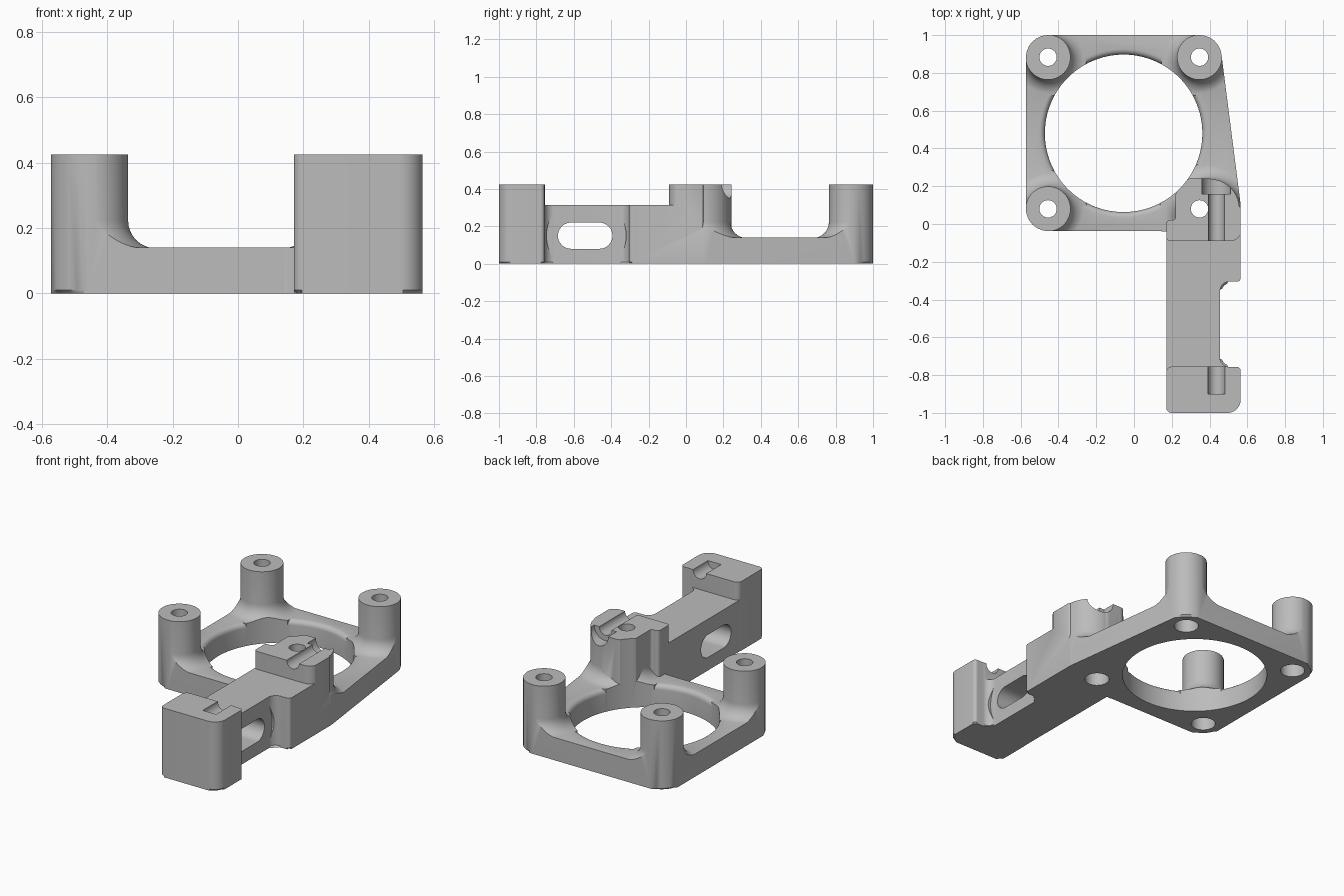
import bpy, bmesh, math
from mathutils import Vector

if "Cube" in bpy.data.objects:
    bpy.data.objects.remove(bpy.data.objects["Cube"])

TOP, ARM_TOP, PLATE_TOP = 0.425, 0.315, 0.14
POSTS = [(-0.455, 0.08), (-0.455, 0.883), (0.347, 0.883)]
PIVOT = (0.347, 0.08)
BORE = (-0.055, 0.48)
BORE_R, POST_R, FLARE = 0.417, 0.119, 0.085


def rounded(corners, steps=8):
    """Closed outline from (x, y, radius) corners."""
    out = []
    n = len(corners)
    for i, (x, y, r) in enumerate(corners):
        p = Vector((x, y))
        if r == 0:
            out.append(p)
            continue
        a = (Vector(corners[i - 1][:2]) - p).normalized()
        b = (Vector(corners[(i + 1) % n][:2]) - p).normalized()
        half = a.angle(b) / 2
        centre = p + (a + b).normalized() * r / math.sin(half)
        t = r / math.tan(half)
        va, vb = p + a * t - centre, p + b * t - centre
        for k in range(steps + 1):
            out.append(centre + va.lerp(vb, k / steps).normalized() * r)
    return out


def loft(name, loops, bevel_cap=None, bevel=0.0, segments=1):
    """Solid from stacked loops, with an optional bevel round one cap (0 bottom, 1 top)."""
    bm = bmesh.new()
    rings = [[bm.verts.new(co) for co in loop] for loop in loops]
    caps = [bm.faces.new(rings[0][::-1]), bm.faces.new(rings[-1])]
    n = len(rings[0])
    for lo, hi in zip(rings, rings[1:]):
        for i in range(n):
            j = (i + 1) % n
            bm.faces.new((lo[i], lo[j], hi[j], hi[i]))
    if bevel_cap is not None:
        bmesh.ops.bevel(bm, geom=list(caps[bevel_cap].edges), offset=bevel,
                        segments=segments, profile=0.5, affect='EDGES', clamp_overlap=False)
    bmesh.ops.recalc_face_normals(bm, faces=bm.faces)
    mesh = bpy.data.meshes.new(name)
    bm.to_mesh(mesh)
    bm.free()
    ob = bpy.data.objects.new(name, mesh)
    bpy.context.collection.objects.link(ob)
    return ob


def prism(name, corners, z0, z1, **kw):
    pts = rounded(corners)
    return loft(name, [[(p.x, p.y, z) for p in pts] for z in (z0, z1)], **kw)


def lathe(name, centre, profile, sides=64):
    angles = [2 * math.pi * i / sides for i in range(sides)]
    return loft(name, [[(centre[0] + r * math.cos(a), centre[1] + r * math.sin(a), z)
                        for a in angles] for r, z in profile])


def along_axis(ob, axis):
    """Turn a z-extruded solid: local (x, y, z) becomes (z, x, y) or (y, z, x)."""
    for v in ob.data.vertices:
        x, y, z = v.co
        v.co = (z, x, y) if axis == 'X' else (y, z, x)
    return ob


def combine(target, tool, operation):
    mod = target.modifiers.new("combine", 'BOOLEAN')
    mod.operation, mod.solver, mod.object = operation, 'EXACT', tool
    bpy.context.view_layer.objects.active = target
    bpy.ops.object.modifier_apply(modifier=mod.name)
    bpy.data.objects.remove(tool)


def flared_post(name, centre, radius):
    arc = [math.pi / 2 * k / 8 for k in range(9)]
    profile = [(radius + FLARE, -0.05)]
    profile += [(radius + FLARE * (1 - math.sin(a)), PLATE_TOP - 0.002 + FLARE * (1 - math.cos(a)))
                for a in arc]
    return lathe(name, centre, profile + [(radius, TOP)])


# Ring plate with rounded outer edge and rounded bore rim
body = prism("fan_mount_bracket", [
    (-0.574, -0.039, 0.117), (0.5, -0.039, 0.05), (0.567, 0.1, 0.1),
    (0.452, 1.002, 0.117), (-0.574, 1.002, 0.117)],
    -0.05, PLATE_TOP, bevel_cap=1, bevel=0.025, segments=4)
rim = [(0.41, 0.1)]
for k in range(7):
    a = math.pi / 2 * k / 6
    rim.append((BORE_R + 0.03 * (1 - math.cos(a)), 0.11 + 0.0301 * math.sin(a)))
combine(body, lathe("bore_rim", BORE, rim + [(0.447, 0.2)], 96), 'DIFFERENCE')

# Posts with flared feet
for c in POSTS:
    combine(body, flared_post("corner_post", c, POST_R), 'UNION')
combine(body, flared_post("pivot_post", PIVOT, 0.126), 'UNION')
combine(body, flared_post("pivot_post_side", (0.4, 0.08), 0.158), 'UNION')

# Arm, end block and pivot block
combine(body, prism("arm", [(0.173, -1.1, 0), (0.7, -1.1, 0), (0.7, 0.05, 0), (0.173, 0.01, 0)],
                    -0.06, ARM_TOP), 'UNION')
combine(body, prism("end_block", [(0.171, -1.12, 0), (0.72, -1.12, 0), (0.72, -0.755, 0),
                                  (0.171, -0.755, 0.03)], -0.07, TOP), 'UNION')
combine(body, prism("pivot_block", [
    (0.172, -0.09, 0.02), (0.57, -0.09, 0.06), (0.57, 0.08, 0.03), (0.41, 0.242, 0.05),
    (0.28, 0.242, 0.06), (0.221, 0.17, 0.03), (0.221, 0.022, 0.015), (0.172, 0.022, 0.02)],
    -0.08, TOP), 'UNION')

# Trim everything to the outer outline, with a chamfered underside
combine(body, prism("outline", [
    (-0.572, -0.037, 0.117), (0.17, -0.037, 0.03), (0.17, -1, 0.03), (0.565, -1, 0.07),
    (0.565, -0.757, 0.02), (0.455, -0.757, 0.05), (0.455, -0.305, 0.05),
    (0.565, -0.305, 0.02), (0.565, 0.1, 0.1), (0.45, 1, 0.117), (-0.572, 1, 0.117)],
    0, 0.6, bevel_cap=0, bevel=0.01), 'INTERSECT')

# Main bore and screw holes, wider from below
combine(body, lathe("bore", BORE, [(BORE_R, -0.2), (BORE_R, 0.7)], 96), 'DIFFERENCE')
for c in POSTS + [PIVOT]:
    combine(body, lathe("screw_hole", c, [(0.07, -0.1), (0.07, 0.2), (0.046, 0.2), (0.046, 0.7)], 32),
            'DIFFERENCE')

# Slot through the arm and round clearance beside it
combine(body, along_axis(prism("arm_slot", [
    (-0.685, 0.08, 0.0699), (-0.393, 0.08, 0.0699), (-0.393, 0.22, 0.0699),
    (-0.685, 0.22, 0.0699)], 0.0, 0.8), 'X'), 'DIFFERENCE')
combine(body, along_axis(lathe("clearance", (-0.533, 0.15), [(0.213, 0.456), (0.213, 0.7)]), 'X'),
        'DIFFERENCE')

# Rod grooves in the block tops
for radius, y0, y1 in ((0.042, -0.2, 0.3), (0.076, 0.16, 0.31), (0.045, -0.9, -0.7)):
    combine(body, along_axis(lathe("rod_groove", (TOP, 0.436), [(radius, y0), (radius, y1)], 32), 'Y'),
            'DIFFERENCE')

# Plain grey material and smooth shading
grey = bpy.data.materials.new("plain grey")
grey.use_nodes = True
colour = (0.5, 0.5, 0.5, 1)
grey.diffuse_color = colour
grey.node_tree.nodes["Principled BSDF"].inputs["Base Color"].default_value = colour
body.data.materials.clear()
body.data.materials.append(grey)
for face in body.data.polygons:
    face.material_index = 0
bpy.ops.object.select_all(action='DESELECT')
body.select_set(True)
bpy.context.view_layer.objects.active = body
bpy.ops.object.shade_smooth_by_angle(angle=math.radians(32))
